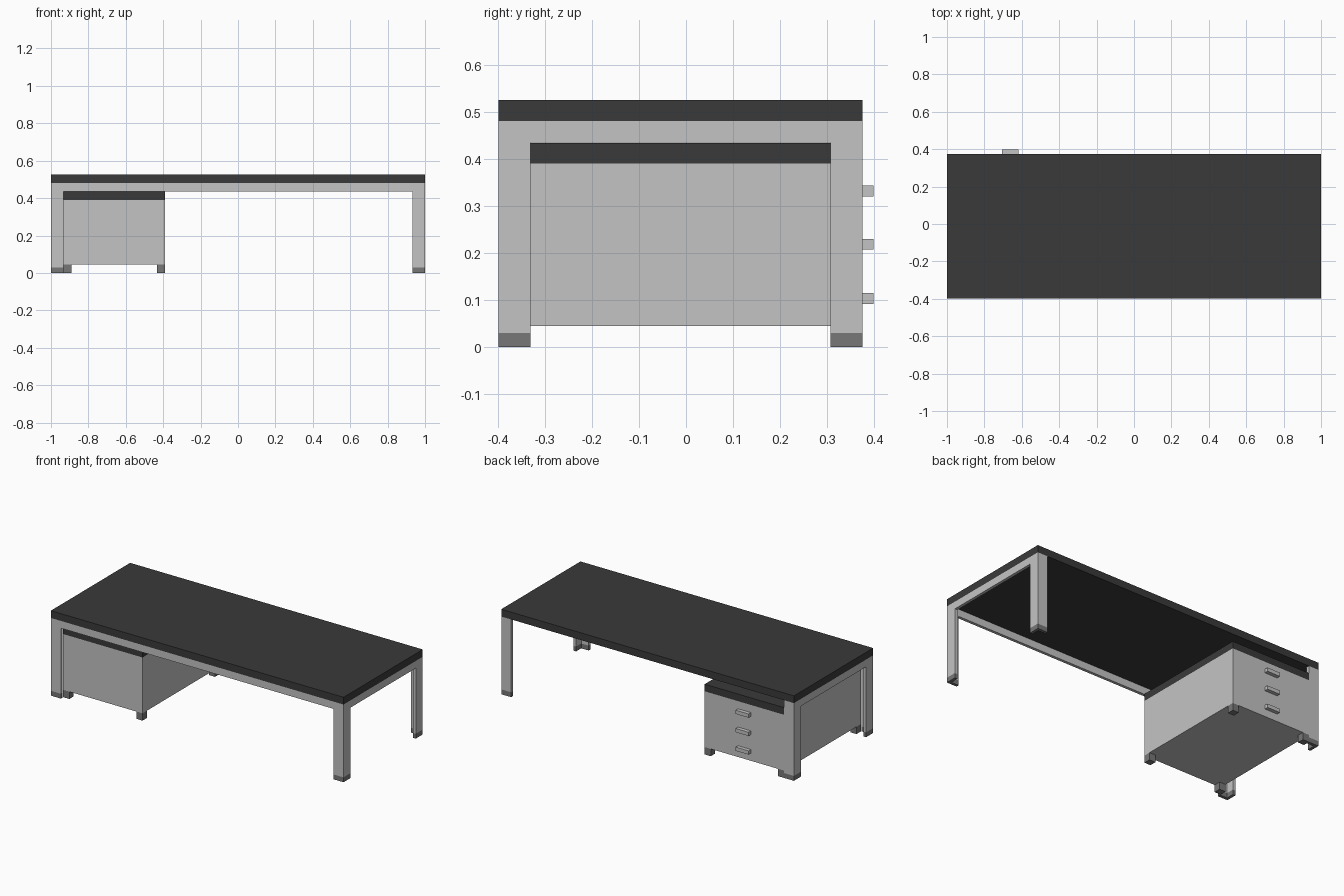
import bpy, bmesh

if "Cube" in bpy.data.objects:
    bpy.data.objects.remove(bpy.data.objects["Cube"])


def material(name, v):
    m = bpy.data.materials.new(name)
    m.diffuse_color = (v, v, v, 1)
    m.use_nodes = True
    m.node_tree.nodes["Principled BSDF"].inputs["Base Color"].default_value = m.diffuse_color
    return m


DARK = material("charcoal", 0.042)
LIGHT = material("light grey", 0.55)
FOOT = material("mid grey", 0.184)


def prism(name, outline, z0, z1, mat):
    """Extrude an xy outline from z0 to z1."""
    bm = bmesh.new()
    face = bm.faces.new([bm.verts.new((x, y, z0)) for x, y in outline])
    ext = bmesh.ops.extrude_face_region(bm, geom=[face])
    for v in ext["geom"]:
        if isinstance(v, bmesh.types.BMVert):
            v.co.z = z1
    bmesh.ops.recalc_face_normals(bm, faces=bm.faces)
    me = bpy.data.meshes.new(name)
    bm.to_mesh(me)
    bm.free()
    me.materials.append(mat)
    ob = bpy.data.objects.new(name, me)
    bpy.context.collection.objects.link(ob)
    return ob


def box(name, x0, x1, y0, y1, z0, z1, mat):
    return prism(name, [(x0, y0), (x1, y0), (x1, y1), (x0, y1)], z0, z1, mat)


X, YF, YB = 1.0, -0.398, 0.375   # desk extents
W, T = 0.068, 0.018              # leg width, plate thickness

# Desk top
box("desk_top", -X, X, YF, YB, 0.48, 0.525, DARK)

# Angle-profile legs and their feet
for side, sx in (("left", -1), ("right", 1)):
    for end, y, sy in (("front", YF, 1), ("back", YB, -1)):
        ell = [(0, 0), (W, 0), (W, T), (T, T), (T, W), (0, W)]
        pts = [(sx * (X - a), y + sy * b) for a, b in ell]
        prism(f"{end}_{side}_leg", pts, 0.03, 0.48, LIGHT)
        prism(f"{end}_{side}_foot", pts, 0, 0.03, FOOT)
    # Side rail
    xs = sorted((sx * X, sx * (X - T)))
    box(f"{side}_rail", *xs, YF + W, YB - W, 0.435, 0.48, LIGHT)

# Front rail (the back stays open)
box("front_rail", -X + W, X - W, YF, YF + T, 0.435, 0.48, LIGHT)

# Drawer cabinet
CX0, CX1, CY0 = -0.932, -0.39, -0.375
box("cabinet_body", CX0, CX1, CY0, YB, 0.045, 0.39, LIGHT)
box("cabinet_top", CX0, CX1, CY0, YB, 0.39, 0.434, DARK)

# Cabinet feet
F = 0.042
for i, x in enumerate((CX0, CX1 - F)):
    for j, y in enumerate((CY0, YB - F)):
        box(f"cabinet_foot_{i}{j}", x, x + F, y, y + F, 0, 0.045, FOOT)

# Drawer handles
for i, z in enumerate((0.092, 0.207, 0.32)):
    box(f"drawer_handle_{i}", -0.706, -0.618, YB, 0.398, z, z + 0.023, LIGHT)
